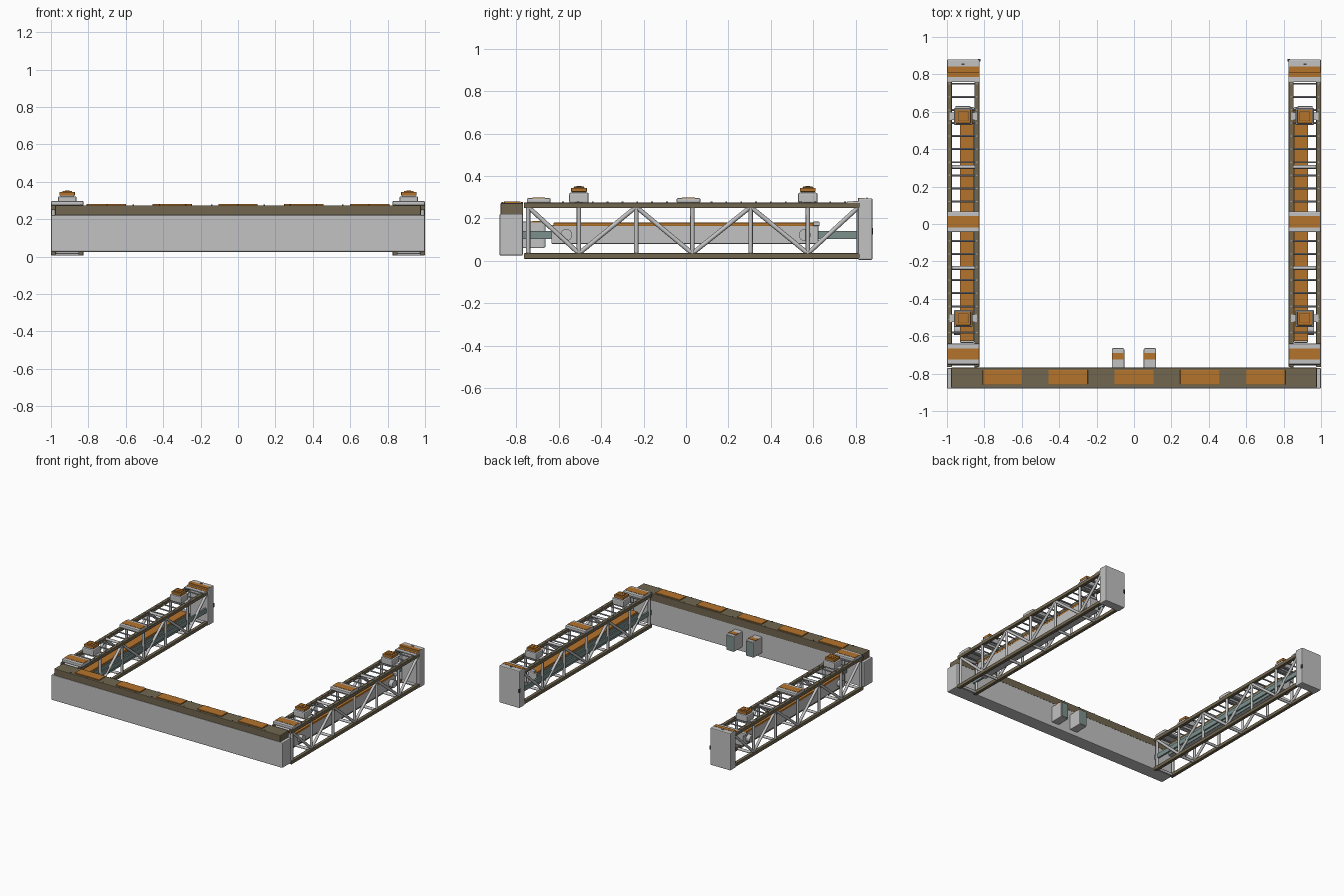
import bpy
import bmesh
from mathutils import Vector, Matrix

cube = bpy.data.objects.get("Cube")
if cube:
    bpy.data.objects.remove(cube, do_unlink=True)


def material(name, r, g, b):
    m = bpy.data.materials.new(name)
    m.use_nodes = True
    m.diffuse_color = (r, g, b, 1)
    m.node_tree.nodes["Principled BSDF"].inputs["Base Color"].default_value = (r, g, b, 1)
    return m


GREY = material("light grey", 0.54, 0.54, 0.54)
OLIVE = material("olive brown", 0.165, 0.135, 0.08)
ORANGE = material("burnt orange", 0.46, 0.175, 0.025)
TEAL = material("grey teal", 0.2, 0.28, 0.265)
STEEL = material("steel", 0.38, 0.4, 0.44)
DARK = material("dark trim", 0.06, 0.055, 0.045)


def finish(name, bm, mat):
    mesh = bpy.data.meshes.new(name)
    bm.to_mesh(mesh)
    bm.free()
    mesh.materials.append(mat)
    ob = bpy.data.objects.new(name, mesh)
    bpy.context.collection.objects.link(ob)
    return ob


def box(name, mat, x, y, z, bevel=0.0):
    """Box from (low, high) ranges on each axis."""
    bm = bmesh.new()
    bmesh.ops.create_cube(bm, size=1)
    for v in bm.verts:
        v.co = Vector([(r[0] + r[1]) / 2 + c * abs(r[1] - r[0])
                       for r, c in zip((x, y, z), v.co)])
    if bevel:
        bmesh.ops.bevel(bm, geom=bm.edges[:], offset=bevel, segments=2,
                        profile=0.5, affect='EDGES')
    return finish(name, bm, mat)


def rods(name, mat, segments, radius, sides=8):
    """Round bars between pairs of points, joined in one object."""
    bm = bmesh.new()
    for a, b in segments:
        a, b = Vector(a), Vector(b)
        turn = (b - a).to_track_quat('Z', 'Y').to_matrix().to_4x4()
        bmesh.ops.create_cone(bm, cap_ends=True, segments=sides, radius1=radius,
                              radius2=radius, depth=(b - a).length,
                              matrix=Matrix.Translation((a + b) / 2) @ turn)
    ob = finish(name, bm, mat)
    for p in ob.data.polygons:
        p.use_smooth = len(p.vertices) == 4 and sides > 6
    return ob


def around(c, half):
    return (c - half, c + half)


# Front cross beam with its raised cover
box("front_beam", GREY, (-1, 1), (-0.88, -0.77), (0.025, 0.222), 0.006)
box("beam_cover", OLIVE, (-0.978, 0.978), (-0.875, -0.768), (0.215, 0.273), 0.004)
for i in range(5):
    cx = (i - 2) * 0.352
    box("cover_panel", ORANGE, around(cx, 0.105), (-0.858, -0.78), (0.265, 0.281), 0.002)
studs = [((x * 0.14, y, 0.27), (x * 0.14, y, 0.278))
         for x in range(-6, 7) for y in (-0.866, -0.774)]
rods("cover_studs", OLIVE, studs, 0.004, 6)

# Twin boxes on the back of the beam
for s in (-1, 1):
    cx = s * 0.085
    box("rear_box", GREY, around(cx, 0.033), (-0.78, -0.667), (0.06, 0.185), 0.005)
    box("rear_box_face", TEAL, around(cx, 0.029), (-0.668, -0.664), (0.066, 0.178))
    box("rear_box_stripe", ORANGE, around(cx, 0.033), (-0.725, -0.69), (0.18, 0.188))

# Zigzag node positions along each side truss
NODES = [-0.745, -0.505, -0.235, 0.03, 0.305, 0.575, 0.815]
LOW, HIGH = 0.035, 0.255


def side_arm(s):
    inner, outer = s * 0.84, s * 0.987

    def span(a, b):
        return (s * a, s * b)

    # Four long chords
    for x in (inner, outer):
        for z in (0.023, 0.262):
            box("truss_chord", OLIVE, around(x, 0.013), (-0.765, 0.825),
                around(z, 0.013), 0.003)

    # Uprights and diagonals on both faces
    webs = []
    for x in (inner, outer):
        for i, y in enumerate(NODES):
            webs.append(((x, y, LOW - 0.01), (x, y, HIGH)))
            if i:
                ends = (HIGH, LOW) if i % 2 else (LOW, HIGH)
                webs.append(((x, NODES[i - 1], ends[0]), (x, y, ends[1])))
    # Cross bars between the two faces
    for y in NODES:
        for z in (0.023, 0.262):
            webs.append(((inner, y, z), (outer, y, z)))
    rods("truss_webs", GREY, webs, 0.0105)
    steps = [-0.72 + 0.07 * i for i in range(22)]
    rods("truss_rungs", STEEL, [((inner, y, 0.262), (outer, y, 0.262)) for y in steps],
         0.006, 6)
    rods("chord_bolts", STEEL, [((x, y, 0.27), (x, y, 0.281))
                                for y in steps for x in (inner, outer)], 0.004, 6)

    # Rear end box with its bridging plate
    box("end_box", GREY, span(0.825, 1), (0.811, 0.88), (0.005, 0.295), 0.006)
    box("end_plate", GREY, span(0.826, 0.999), (0.76, 0.82), (0.272, 0.28), 0.001)
    box("end_plate_stripe", ORANGE, span(0.827, 0.998), (0.787, 0.812), (0.275, 0.282))
    box("end_box_stripe", ORANGE, span(0.828, 0.997), (0.8105, 0.842), (0.285, 0.297))
    box("end_box_latch", DARK, around(s * 0.915, 0.008), (0.851, 0.857), (0.29, 0.298))
    box("end_box_catch", DARK, span(0.822, 0.834), (0.868, 0.882), (0.125, 0.155))

    # Striped saddle plates
    for y in (-0.695, 0.012):
        box("saddle_plate", GREY, span(0.826, 0.999), around(y, 0.056), (0.273, 0.296), 0.006)
        box("saddle_stripe", ORANGE, span(0.83, 0.995), around(y, 0.03), (0.285, 0.298))

    # Inner conduit, its teal liner and the rail along its inner face
    box("conduit_body", GREY, span(0.855, 0.93), (-0.635, 0.625), (0.08, 0.17), 0.004)
    box("conduit_top", ORANGE, span(0.855, 0.931), (-0.625, 0.615), (0.165, 0.18), 0.002)
    box("conduit_liner", TEAL, span(0.849, 0.856), (-0.63, 0.62), (0.082, 0.166))
    box("conduit_rail", TEAL, span(0.838, 0.852), (-0.77, 0.82), (0.104, 0.14))
    box("conduit_clip", GREY, around(s * 0.915, 0.04), (0.6, 0.63), (0.165, 0.185), 0.003)
    for y in (-0.565, 0.56):
        rods("conduit_hub", GREY, [((s * 0.92, y, 0.122), (s * 0.962, y, 0.122))], 0.028, 20)

    # Raised pods on top of the truss
    for y in (-0.505, 0.575):
        cx = s * 0.913
        box("pod_cradle", GREY, span(0.84, 0.987), around(y, 0.02), (0.255, 0.277))
        box("pod_base", GREY, around(cx, 0.05), around(y, 0.046), (0.272, 0.322), 0.008)
        box("pod_neck", GREY, around(cx, 0.036), around(y, 0.032), (0.315, 0.33))
        box("pod_cap", ORANGE, around(cx, 0.041), around(y, 0.037), (0.326, 0.345), 0.003)
        box("pod_trim", DARK, around(cx, 0.0275), around(y, 0.0255), (0.343, 0.346))
        box("pod_lid", ORANGE, around(cx, 0.026), around(y, 0.024), (0.34, 0.35), 0.002)
        rods("pod_button", ORANGE, [((cx, y, 0.345), (cx, y, 0.353))], 0.011, 12)


for side in (-1, 1):
    side_arm(side)
